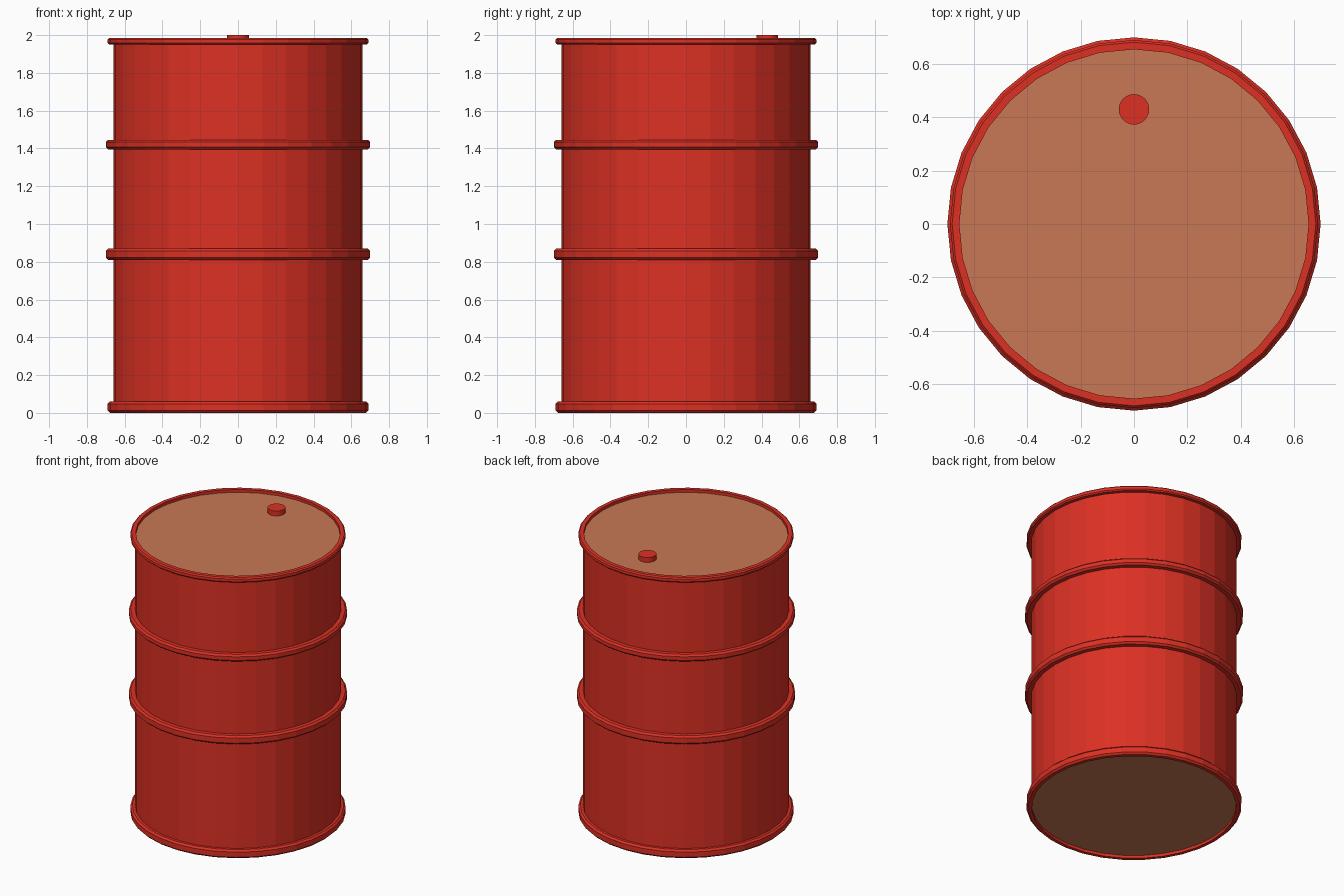
import bpy, bmesh, math

if "Cube" in bpy.data.objects:
    bpy.data.objects.remove(bpy.data.objects["Cube"])

SIDES = 32


def material(name, rgb):
    m = bpy.data.materials.new(name)
    m.diffuse_color = (*rgb, 1)
    m.use_nodes = True
    m.node_tree.nodes["Principled BSDF"].inputs["Base Color"].default_value = m.diffuse_color
    return m


def lathe(name, profile, mat, sides=SIDES, center=(0, 0), closed=False):
    """Revolve (radius, z) points; open profiles run bottom to top, r = 0 makes a pole."""
    bm = bmesh.new()
    rings = []
    for r, z in profile:
        ring = []
        for i in range(sides):
            a = 2 * math.pi * i / sides
            ring.append(bm.verts.new((center[0] + r * math.cos(a),
                                      center[1] + r * math.sin(a), z)))
        rings.append(ring)
    pairs = list(zip(rings, rings[1:]))
    if closed:
        pairs.append((rings[-1], rings[0]))
    else:
        bm.faces.new(rings[0][::-1])
        bm.faces.new(rings[-1])
    for lo, hi in pairs:
        for i in range(sides):
            j = (i + 1) % sides
            bm.faces.new((lo[i], lo[j], hi[j], hi[i]))
    bmesh.ops.recalc_face_normals(bm, faces=bm.faces)
    me = bpy.data.meshes.new(name)
    bm.to_mesh(me)
    bm.free()
    me.materials.append(mat)
    ob = bpy.data.objects.new(name, me)
    bpy.context.collection.objects.link(ob)
    return ob


def hoop(name, z0, z1, r, inner, mat, bevel=0.012):
    """Bevelled band around the drum."""
    return lathe(name, [(inner, z0), (r - bevel, z0), (r, z0 + bevel),
                        (r, z1 - bevel), (r - bevel, z1), (inner, z1)],
                 mat, closed=True)


red = material("red_paint", (0.72, 0.03, 0.017))
rust = material("bare_lid", (0.58, 0.19, 0.09))

# Drum wall and its two end plates
body = lathe("drum_body", [(0.66, 0.02), (0.66, 1.965)], red)
body.data.materials.append(rust)
for p in body.data.polygons:
    if abs(p.normal.z) > 0.9:
        p.material_index = 1

# Rims at both ends
hoop("bottom_rim", 0.0, 0.06, 0.69, 0.655, red)
hoop("top_rim", 1.95, 1.985, 0.69, 0.655, red, 0.008)

# Rolling hoops
hoop("lower_hoop", 0.81, 0.87, 0.70, 0.655, red)
hoop("upper_hoop", 1.395, 1.445, 0.70, 0.655, red)

# Filler cap on the lid
lathe("filler_cap", [(0.057, 1.96), (0.057, 2.0)], red, center=(0, 0.43))
